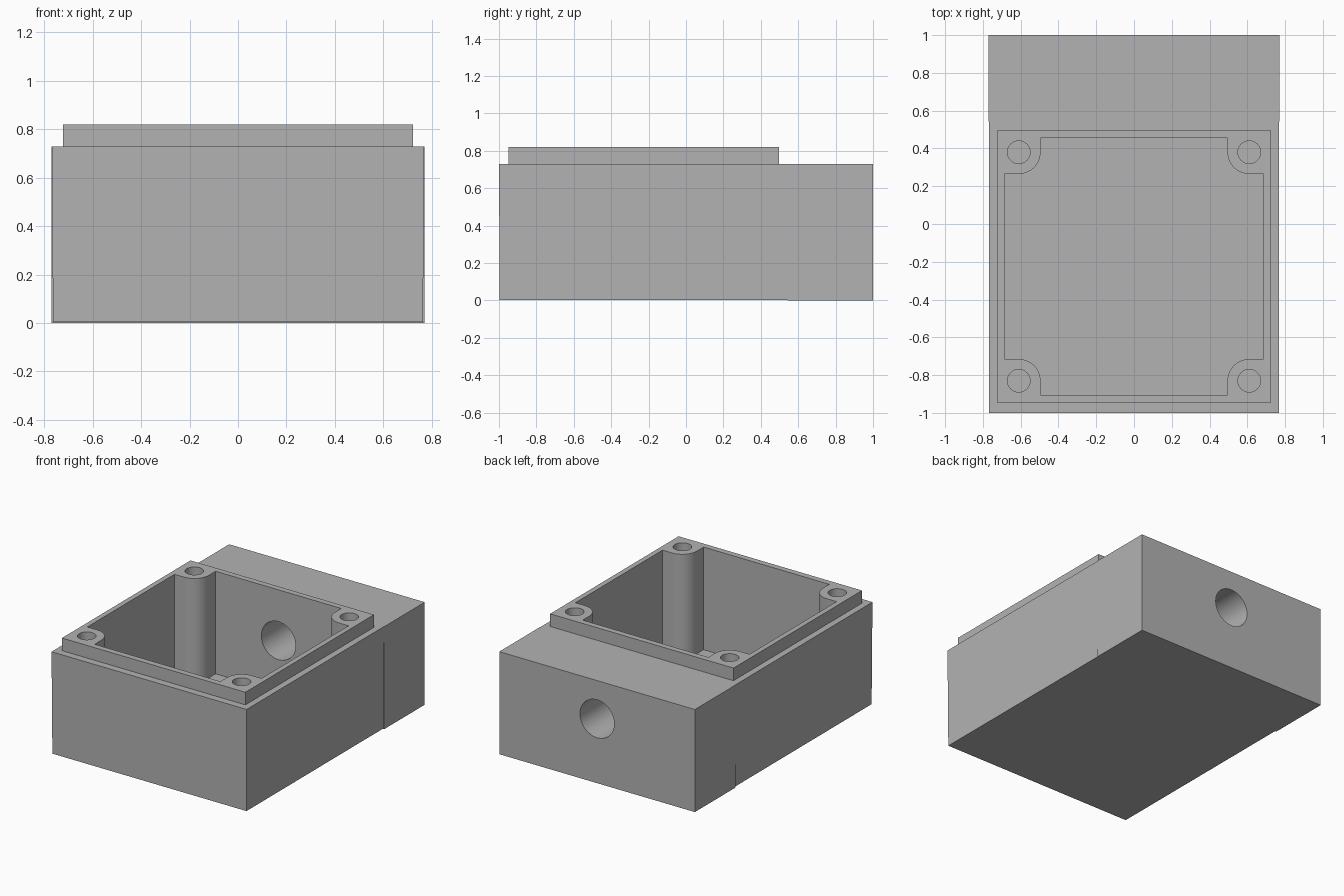
import bpy, bmesh
from math import sin, cos, pi

old = bpy.data.objects.get("Cube")
if old:
    bpy.data.objects.remove(old)

grey = bpy.data.materials.new("mid grey plastic")
grey.use_nodes = True
grey.diffuse_color = (0.45, 0.45, 0.45, 1)
grey.node_tree.nodes["Principled BSDF"].inputs["Base Color"].default_value = (0.45, 0.45, 0.45, 1)

MID_Y = -0.225          # centre of the open compartment
WALL_X, WALL_Y = 0.685, 0.68
SCREW = 0.61            # offset of the screw holes from the centre
BOSS_R = 0.115


def prism(name, outline, z0, z1):
    """Extrude a closed counter-clockwise outline straight up."""
    bm = bmesh.new()
    base = bm.faces.new([bm.verts.new((x, y, z0)) for x, y in outline])
    top = bmesh.ops.extrude_face_region(bm, geom=[base])["geom"]
    for v in top:
        if isinstance(v, bmesh.types.BMVert):
            v.co.z = z1
    bmesh.ops.recalc_face_normals(bm, faces=bm.faces)
    mesh = bpy.data.meshes.new(name)
    bm.to_mesh(mesh)
    bm.free()
    mesh.materials.append(grey)
    obj = bpy.data.objects.new(name, mesh)
    bpy.context.collection.objects.link(obj)
    return obj


def box(name, half_x, y0, y1, z0, z1):
    return prism(name, [(-half_x, y0), (half_x, y0), (half_x, y1), (-half_x, y1)], z0, z1)


def circle(cx, cy, r, n=48):
    return [(cx + r * cos(2 * pi * i / n), cy + r * sin(2 * pi * i / n)) for i in range(n)]


def combine(target, other, operation):
    """Apply a boolean and discard the helper."""
    mod = target.modifiers.new("boolean", "BOOLEAN")
    mod.operation = operation
    mod.solver = "EXACT"
    mod.object = other
    bpy.context.view_layer.objects.active = target
    bpy.ops.object.modifier_apply(modifier=mod.name)
    bpy.data.objects.remove(other)


# Front body, tapering very slightly towards its base
body = box("box_body", 0.768, -1, 0.55, 0.004, 0.73)
for v in body.data.vertices:
    if v.co.z < 0.1:
        v.co.x *= 0.995
        if v.co.y < 0:
            v.co.y += 0.004

# Solid rear block and raised rim
combine(body, box("rear_block", 0.77, 0.543, 1, 0, 0.73), "UNION")
combine(body, box("rim", 0.722, -0.948, 0.497, 0.6, 0.82), "UNION")

# Open compartment, leaving a rounded screw boss in every corner
corner = [(WALL_X, SCREW - BOSS_R)]
for i in range(17):
    a = 1.5 * pi - i * pi / 32
    corner.append((SCREW + BOSS_R * cos(a), SCREW - 0.005 + BOSS_R * sin(a)))
corner.append((SCREW - BOSS_R, WALL_Y))
corner[0] = (WALL_X, corner[1][1])
outline = []
for sx, sy in ((1, 1), (-1, 1), (-1, -1), (1, -1)):
    part = corner if sx == sy else corner[::-1]
    outline += [(sx * x, MID_Y + sy * y) for x, y in part]
combine(body, prism("compartment_cutter", outline, 0.09, 1), "DIFFERENCE")

# Screw holes
for sx in (-1, 1):
    for sy in (-1, 1):
        hole = prism("screw_cutter", circle(sx * SCREW, MID_Y + sy * (SCREW - 0.005), 0.06), 0.2, 1)
        combine(body, hole, "DIFFERENCE")

# Round cable passage from the rear face into the compartment
passage = prism("passage_cutter", circle(0, 0.458, 0.135, 64), 0.3, 1.1)
for v in passage.data.vertices:
    v.co = (-v.co.x, v.co.z, v.co.y)
combine(body, passage, "DIFFERENCE")

bpy.ops.object.select_all(action="DESELECT")
body.select_set(True)
bpy.context.view_layer.objects.active = body
bpy.ops.object.shade_smooth_by_angle(angle=pi / 6)
